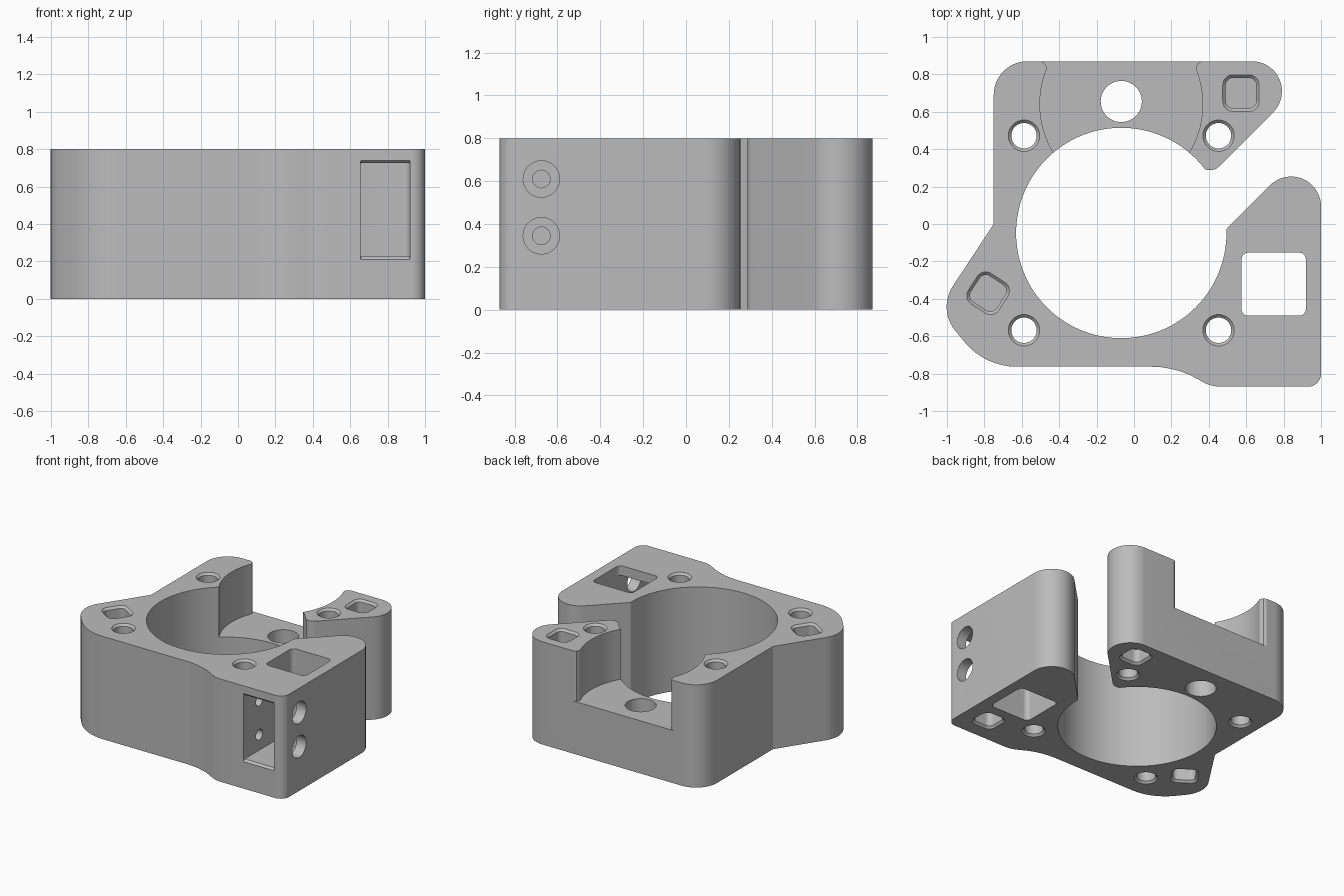
import bpy, bmesh
from math import radians, cos, sin, tan, pi
from mathutils import Vector, Matrix

if "Cube" in bpy.data.objects:
    bpy.data.objects.remove(bpy.data.objects["Cube"])

HEIGHT = 0.8

grey = bpy.data.materials.new("plain grey")
grey.use_nodes = True
GREY = (0.5, 0.5, 0.5, 1)
grey.diffuse_color = GREY
grey.node_tree.nodes["Principled BSDF"].inputs["Base Color"].default_value = GREY


def rounded(corners):
    """Polygon points from (x, y, fillet radius) corners."""
    pts = []
    for i, (x, y, r) in enumerate(corners):
        p = Vector((x, y))
        if r == 0:
            pts.append(p)
            continue
        a = (Vector(corners[i - 1][:2]) - p).normalized()
        b = (Vector(corners[(i + 1) % len(corners)][:2]) - p).normalized()
        half = a.angle(b) / 2
        centre = p + (a + b).normalized() * r / sin(half)
        start = p + a * r / tan(half) - centre
        sweep = (p + b * r / tan(half) - centre).angle_signed(start)
        steps = max(4, int(abs(sweep) / radians(6)))
        for k in range(steps + 1):
            pts.append(centre + Matrix.Rotation(sweep * k / steps, 2) @ start)
    return pts


def circle(r, n=48):
    return [Vector((r * cos(2 * pi * k / n), r * sin(2 * pi * k / n))) for k in range(n)]


def box(w, d, r):
    return rounded([(-w / 2, -d / 2, r), (w / 2, -d / 2, r), (w / 2, d / 2, r), (-w / 2, d / 2, r)])


def loft(name, layers, matrix=Matrix()):
    """Solid through stacked (outline, z) layers with equal point counts."""
    bm = bmesh.new()
    rings = [[bm.verts.new((p.x, p.y, z)) for p in pts] for pts, z in layers]
    for lo, hi in zip(rings, rings[1:]):
        for i in range(len(lo)):
            bm.faces.new((lo[i - 1], lo[i], hi[i], hi[i - 1]))
    bm.faces.new(rings[0])
    bm.faces.new(rings[-1])
    bmesh.ops.transform(bm, matrix=matrix, verts=bm.verts)
    bmesh.ops.recalc_face_normals(bm, faces=bm.faces)
    mesh = bpy.data.meshes.new(name)
    bm.to_mesh(mesh)
    bm.free()
    mesh.materials.append(grey)
    ob = bpy.data.objects.new(name, mesh)
    bpy.context.collection.objects.link(ob)
    return ob


def at(x, y, z=0, angle=0):
    return Matrix.Translation((x, y, z)) @ Matrix.Rotation(radians(angle), 4, "Z")


# Main block outline
outline = rounded([
    (-0.75, 0.87, 0.18), (-0.75, 0, 0), (-1.05, -0.456, 0.2), (-0.797, -0.763, 0.36),
    (0.23, -0.763, 0.5), (0.41, -0.87, 0.2), (1, -0.87, 0.07), (1, 0.48, 0.16),
    (0.492, -0.028, 0.06), (0.48, -0.1, 0), (0.2, -0.1, 0), (0.2, 0.37, 0),
    (0.27, 0.37, 0), (0.4135, 0.266, 0.07), (1.017, 0.87, 0.16)])
body = loft("mounting_block", [(outline, 0), (outline, HEIGHT)])
cutters = []


def cut(name, layers, matrix=Matrix()):
    cutters.append(loft(name, layers, matrix))


# Central bore
bore = circle(0.5625, 128)
cut("bore_cutter", [(bore, -0.1), (bore, 0.9)], at(-0.068, -0.048))

# Recess in the back wall, with bowed sides and flared lips
side = [Vector((-0.065 + 0.5 * cos(radians(a)), 0.64 + 0.5 * sin(radians(a))))
        for a in range(-32, 23, 3)]
side = [Vector((0.3, 0.2))] + side + [Vector(p) for p in ((0.4, 0.842), (0.41, 0.86), (0.435, 0.872), (0.435, 0.95))]
recess = side + [Vector((-p.x, p.y)) for p in reversed(side)]
cut("recess_cutter", [(recess, 0.41), (recess, 0.9)], at(-0.068, 0))

# Hole in the recess floor
cut("floor_hole_cutter", [(circle(0.11), -0.1), (circle(0.11), 0.9)], at(-0.068, 0.655))

# Four chamfered bolt holes
wide, slim = circle(0.084), circle(0.068)
for x in (-0.588, 0.452):
    for y in (-0.568, 0.472):
        cut("bolt_hole_cutter", [(wide, -0.1), (wide, 0), (slim, 0.016), (slim, HEIGHT - 0.016),
                                 (wide, HEIGHT), (wide, 0.9)], at(x, y))

# Blind square pockets with chamfered rims
mouth, inner = box(0.195, 0.195, 0.055), box(0.163, 0.163, 0.04)
DEPTH = 0.12
for x, y, angle, on_top in ((0.572, 0.7, 0, True), (-0.78, -0.37, 57, True), (0.79, -0.665, 0, False)):
    cut("pocket_cutter", [(mouth, -0.1), (mouth, 0), (inner, 0.016), (inner, DEPTH)], at(x, y, 0, angle))
    if on_top:
        cut("pocket_cutter", [(inner, HEIGHT - DEPTH), (inner, HEIGHT - 0.016), (mouth, HEIGHT), (mouth, 0.9)],
            at(x, y, 0, angle))

# Upright square shaft
shaft = box(0.343, 0.337, 0.035)
cut("shaft_cutter", [(shaft, -0.1), (shaft, 0.9)], at(0.747, -0.322))

# Front window opening into the shaft
tall, short = box(0.263, 0.53, 0.004), box(0.263, 0.5, 0.004)
cut("window_cutter", [(tall, -0.1), (tall, 0), (short, 0.016), (short, 0.5)],
    Matrix.Translation((0.7875, -0.87, 0.475)) @ Matrix.Rotation(-pi / 2, 4, "X"))

# Cross screws: wide through the outer wall, slim in the inner wall
for z in (0.345, 0.61):
    for radius, x0, x1 in ((0.085, 0.8, 1.1), (0.041, 0.45, 0.75)):
        cut("screw_hole_cutter", [(circle(radius), x0), (circle(radius), x1)],
            Matrix.Translation((0, -0.675, z)) @ Matrix.Rotation(pi / 2, 4, "Y"))

# Apply every cut, then remove the cutters
bpy.context.view_layer.objects.active = body
for cutter in cutters:
    mod = body.modifiers.new(cutter.name, "BOOLEAN")
    mod.operation = "DIFFERENCE"
    mod.solver = "EXACT"
    mod.object = cutter
    bpy.ops.object.modifier_apply(modifier=mod.name)
    bpy.data.objects.remove(cutter)

bpy.ops.object.select_all(action="DESELECT")
body.select_set(True)
bpy.ops.object.shade_smooth_by_angle(angle=radians(25))
